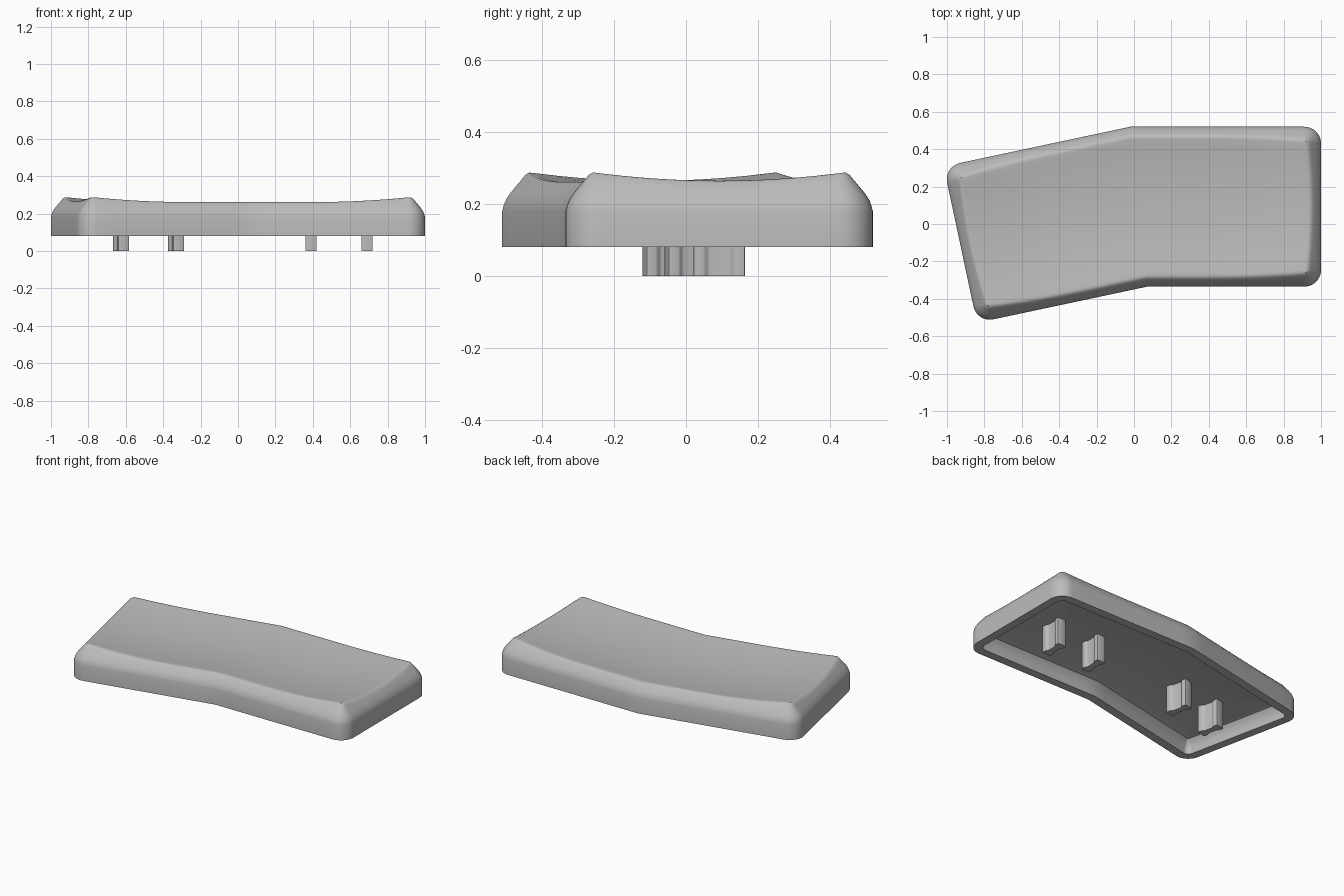
import bpy, bmesh
from math import tan, sin, cos, pi, radians
from mathutils import Matrix, Vector

if "Cube" in bpy.data.objects:
    bpy.data.objects.remove(bpy.data.objects["Cube"])

BEND = radians(6)            # half the bend between the two wings
PIVOT = Vector((0.025, 0.0925, 0))
HALF_WIDTH, WING = 0.4275, 0.975
RADIUS, BASE, CEILING = 0.09, 0.08, 0.175
SPINE = 0.55                 # where the dish mesh gathers along the centre line
N = 10                       # segments per straight or arc

grey = bpy.data.materials.new("plain grey")
grey.use_nodes = True
grey.diffuse_color = (0.5, 0.5, 0.5, 1)
grey.node_tree.nodes["Principled BSDF"].inputs["Base Color"].default_value = (0.5, 0.5, 0.5, 1)


def dish(x, y):
    """Height of the hollowed top."""
    rise = max(0, x - 0.38) / 0.52
    return 0.234 + 0.027 * (y / 0.36) ** 2 + 0.03 * rise ** 2


WALL = [(0.18, 0), (0.2, 0.005), (0.215, 0.012), (0.235, 0.026), (0.262, 0.049), (0.3, 0.08)]


def wall_inset(z):
    """How far the outer wall leans in at a height."""
    for (z0, d0), (z1, d1) in zip(WALL, WALL[1:]):
        if z <= z1:
            return d0 + (d1 - d0) * max(0, z - z0) / (z1 - z0)
    return WALL[-1][1]


def outline(i, d):
    """Point i of the wing outline, inset by d; it runs front, end, back."""
    side = -1
    if i > 5 * N // 2:
        i, side = 5 * N - i, 1
    r = max(RADIUS - d, 0.01)
    w, end = HALF_WIDTH - d, WING - d
    if i <= N:
        start = -side * w * tan(BEND)
        return start + (end - r - start) * i / N, side * w
    if i <= 2 * N:
        a = pi / 2 * (i - N) / N
        return end - r + r * sin(a), side * (w - r + r * cos(a))
    return end, side * (w - r) * (5 * N - 2 * i) / N


def gather(i, d, t):
    """Outline point pulled a share t towards the centre line."""
    x, y = outline(i, d)
    goal = SPINE * min(i, 5 * N - i, N) / N
    return x + (goal - x) * t, y * (1 - t)


def column(i):
    """Cross-section through point i, from the ceiling out and over to the dish."""
    pts = [(*gather(i, 0.12, 1), CEILING)]
    for d, z in [(0.12, CEILING), (0.085, 0.167), (0.066, 0.145), (0.058, 0.115),
                 (0.055, BASE), (0, BASE), (0, 0.18)]:
        pts.append((*outline(i, d), z))
    rim = 0.05
    for _ in range(6):
        top = dish(*outline(i, rim))
        rim = wall_inset(top)
    for k in range(1, 7):
        z = 0.18 + (top - 0.008 - 0.18) * k / 6
        pts.append((*outline(i, wall_inset(z)), z))
    pts.append((*outline(i, rim + 0.003), top - 0.002))
    for t in (0, 0.08, 0.2, 0.35, 0.5, 0.65, 0.8, 0.92, 1):
        x, y = gather(i, rim + 0.016, t)
        pts.append((x, y, dish(x, y)))
    return pts


def finish(name, bm):
    """Turn a wing into an object mirrored across the bend."""
    bmesh.ops.remove_doubles(bm, verts=bm.verts, dist=0.0002)
    bmesh.ops.recalc_face_normals(bm, faces=bm.faces)
    bm.transform(Matrix.Rotation(-BEND, 4, "Z"))
    mesh = bpy.data.meshes.new(name)
    bm.to_mesh(mesh)
    bm.free()
    mesh.materials.append(grey)
    ob = bpy.data.objects.new(name, mesh)
    bpy.context.collection.objects.link(ob)
    ob.location = PIVOT
    ob.rotation_euler.z = BEND
    bpy.ops.object.select_all(action="DESELECT")
    ob.select_set(True)
    bpy.context.view_layer.objects.active = ob
    bpy.ops.object.shade_smooth_by_angle(angle=radians(35))
    mirror = ob.modifiers.new("other wing", "MIRROR")
    mirror.use_clip = True
    mirror.merge_threshold = 0.001


# Hollow cap shell
bm = bmesh.new()
cols = [[bm.verts.new(p) for p in column(i)] for i in range(5 * N + 1)]
for a, b in zip(cols, cols[1:]):
    for j in range(len(a) - 1):
        bm.faces.new((a[j], b[j], b[j + 1], a[j + 1]))
finish("cap_shell", bm)

# Waisted mounting legs under the cap
half = [(0.03, -0.072), (0.03, -0.042), (0.019, -0.03), (0.019, 0.03), (0.03, 0.042), (0.03, 0.072)]
section = half + [(-x, -y) for x, y in half]
for name, cx in (("inner_leg", 0.365), ("outer_leg", 0.665)):
    bm = bmesh.new()
    foot = bm.faces.new([bm.verts.new((cx + x, y, 0)) for x, y in section])
    grown = bmesh.ops.extrude_face_region(bm, geom=[foot])["geom"]
    for v in grown:
        if isinstance(v, bmesh.types.BMVert):
            v.co.z = CEILING + 0.01
    upright = [e for e in bm.edges if abs(e.verts[0].co.z - e.verts[1].co.z) > 0.1]
    bmesh.ops.bevel(bm, geom=upright, offset=0.004, segments=2, profile=0.5, affect="EDGES")
    finish(name, bm)
